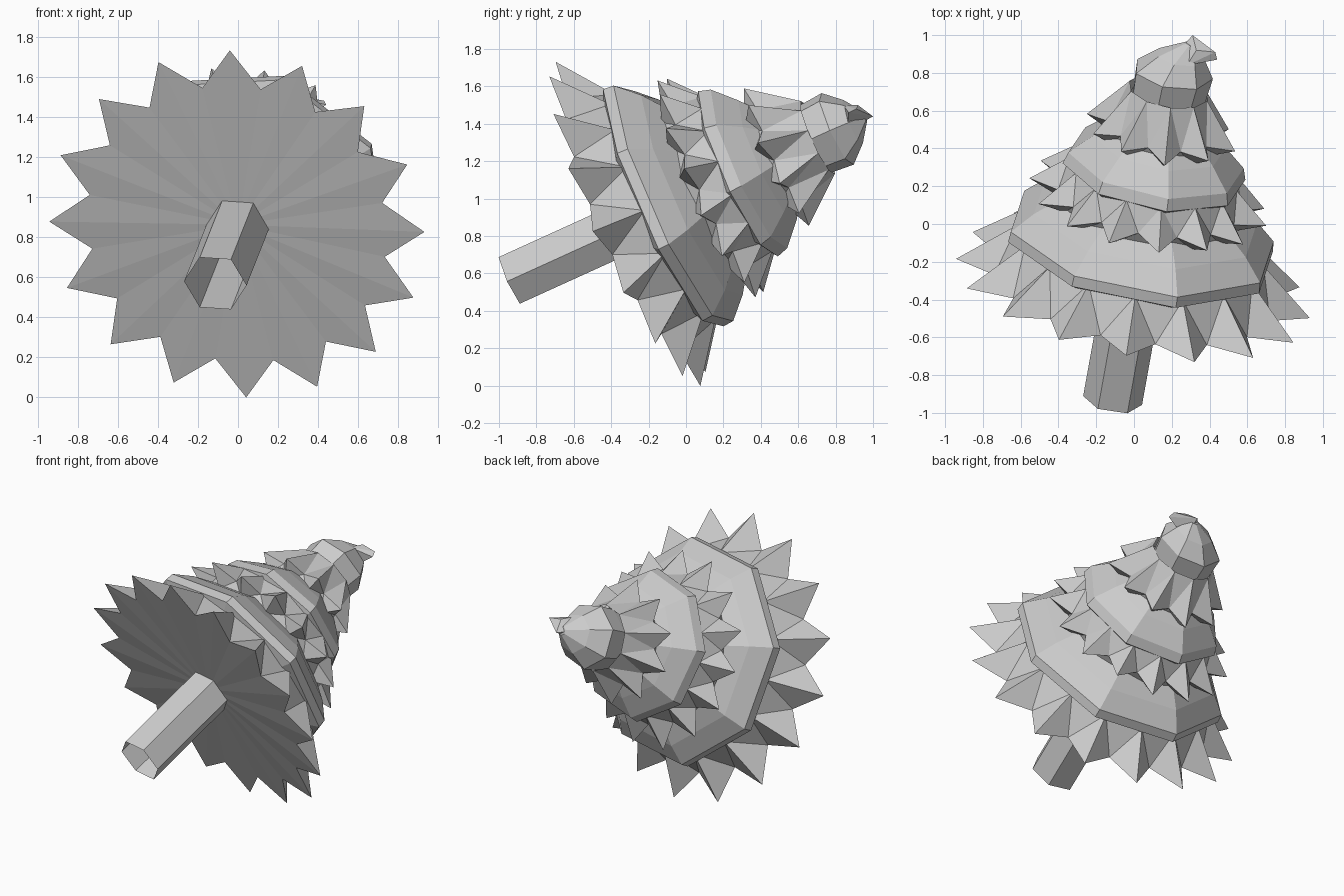
import bpy, bmesh, math, random
from mathutils import Vector

if "Cube" in bpy.data.objects:
    bpy.data.objects.remove(bpy.data.objects["Cube"])

random.seed(4)

# Leaning tree frame: origin at centre of lowest tier, D runs up the trunk
O = Vector((0, -0.31, 0.865))
D = Vector((0.18, 1, 0.455)).normalized()
E = (Vector((1, 0, 0)) - D * D.x).normalized()
U = E.cross(D)


def place(r, deg, h, shift=(0, 0)):
    a = math.radians(deg)
    return O + D * h + E * (r * math.sin(a) + shift[0]) + U * (r * math.cos(a) + shift[1])


def finish(name, bm):
    bmesh.ops.recalc_face_normals(bm, faces=bm.faces)
    me = bpy.data.meshes.new(name)
    bm.to_mesh(me)
    bm.free()
    ob = bpy.data.objects.new(name, me)
    bpy.context.collection.objects.link(ob)


def loft(name, n, phase, rings, top=False):
    """Faceted stack of rings, each (radius, height, optional sideways shift)."""
    bm = bmesh.new()
    loops = []
    for r, h, *s in rings:
        shift = s[0] if s else (0, 0)
        loops.append([bm.verts.new(place(r, phase + i * 360 / n, h, shift)) for i in range(n)])
    for a, b in zip(loops, loops[1:]):
        for i in range(n):
            j = (i + 1) % n
            bm.faces.new((a[i], a[j], b[j], b[i]))
    if top:
        bm.faces.new(loops[-1])
    finish(name, bm)


def spiky_tier(name, n, phase, tip, valley, crown, under=None, jitter=0.0, droop=0.0):
    """Star-shaped skirt: tip, valley, crown and under are (radius, height)."""
    bm = bmesh.new()
    step = 360 / n

    def ring(p, off, j=0.0, sag=0.0):
        out = []
        for i in range(n):
            deg = phase + (i + off) * step
            h = p[1] + random.uniform(-j, j) - sag * math.sin(math.radians(deg)) ** 2
            out.append(bm.verts.new(place(p[0] + random.uniform(-j, j), deg, h)))
        return out
    tips, vals = ring(tip, 0, jitter, droop), ring(valley, 0.5, 0, droop * 0.7)
    tops = ring(crown, 0)
    unders = ring(under, 0) if under else None
    for i in range(n):
        k = (i + 1) % n
        for src in (tops, unders):
            if src:
                bm.faces.new((src[i], tips[i], vals[i]))
                bm.faces.new((src[i], vals[i], src[k]))
                bm.faces.new((src[k], vals[i], tips[k]))
    if not under:
        # nearly flat underside of the lowest tier
        inner = bm.verts.new(place(0, 0, -0.01))
        for i in range(n):
            bm.faces.new((inner, tips[i], vals[i]))
            bm.faces.new((inner, vals[i], tips[(i + 1) % n]))
    finish(name, bm)


# Open six-sided trunk
loft("trunk", 6, 30, [(0.158, -0.70, (0, -0.012)), (0.158, 0.0, (0, -0.012))])

# Lowest star-shaped skirt
spiky_tier("bottom_skirt", 16, -2.5, (0.95, 0.0), (0.755, 0.0), (0.66, 0.22), droop=0.035)

# Eight-sided ledge above it
loft("lower_ledge", 8, 15, [(0.65, 0.17), (0.735, 0.21), (0.73, 0.27), (0.62, 0.38), (0.48, 0.48)])

# Middle spiky skirt
spiky_tier("middle_skirt", 15, 5, (0.645, 0.49), (0.50, 0.51), (0.455, 0.66),
           under=(0.48, 0.43), jitter=0.015)

# Eight-sided upper ledge
loft("upper_ledge", 8, 8, [(0.43, 0.61), (0.495, 0.655), (0.475, 0.72), (0.36, 0.83), (0.26, 0.91)])

# Top spiky skirt
spiky_tier("top_skirt", 10, 3, (0.40, 0.89), (0.285, 0.91), (0.215, 1.13),
           under=(0.27, 0.82), jitter=0.015)

# Blunt crown with a curled tip
loft("crown", 7, -15, [(0.195, 1.02), (0.205, 1.12), (0.215, 1.24, (0.005, 0.0)),
                       (0.13, 1.34, (0.03, 0.0)), (0.03, 1.42, (0.07, 0.0))], top=True)
bm = bmesh.new()
for p in [(0.25, 0.93, 1.44), (0.31, 1.0, 1.44), (0.43, 0.91, 1.48), (0.44, 0.87, 1.46),
          (0.37, 0.87, 1.45), (0.28, 0.84, 1.50), (0.33, 0.92, 1.50), (0.30, 0.86, 1.36)]:
    bm.verts.new(p)
bmesh.ops.convex_hull(bm, input=bm.verts)
finish("curled_tip", bm)
